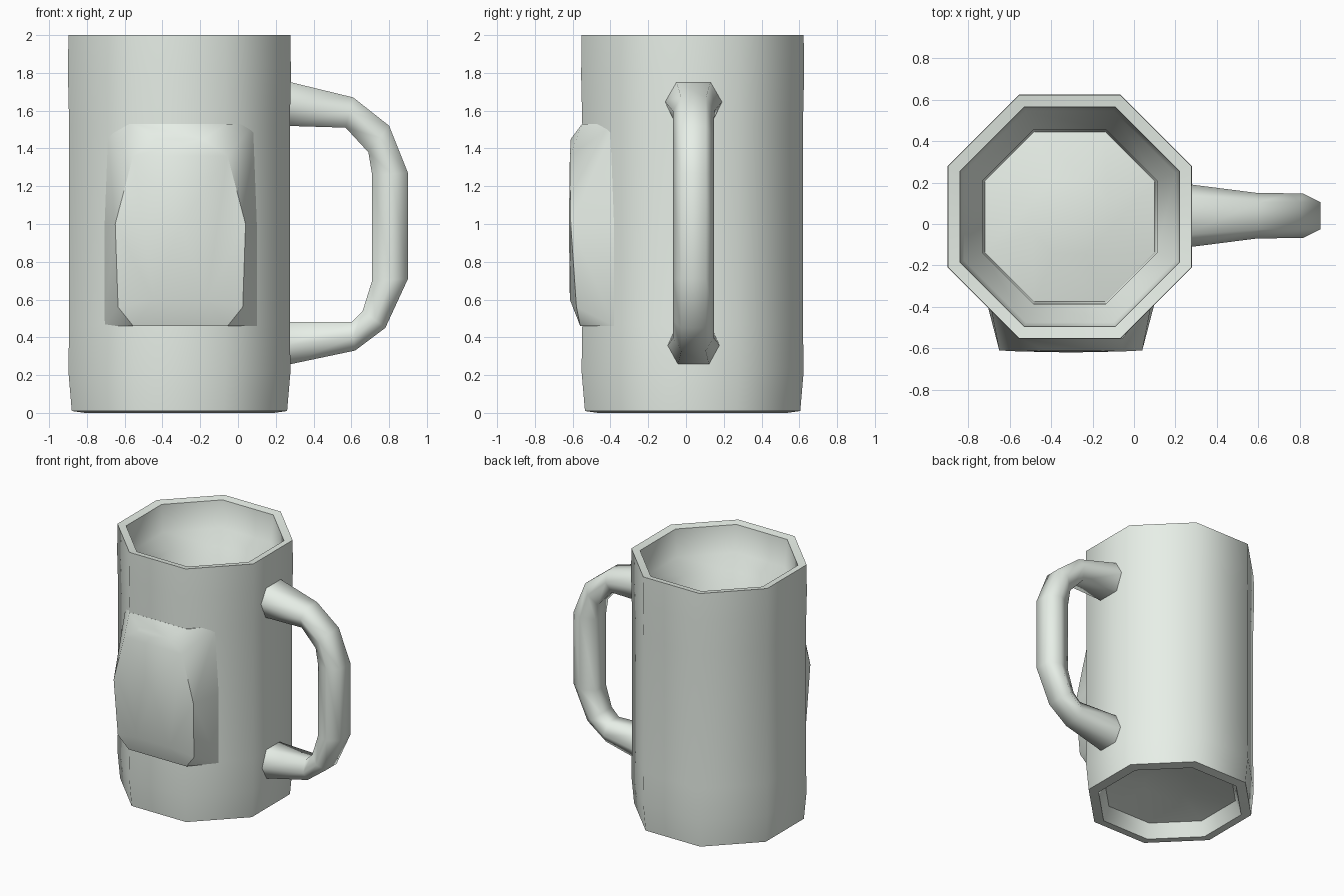
import bpy, bmesh, math

if "Cube" in bpy.data.objects:
    bpy.data.objects.remove(bpy.data.objects["Cube"])

CX, CY = -0.31, 0.035      # axis of the octagonal mug
SIDES = 8

glass = bpy.data.materials.new("pale_glass")
glass.diffuse_color = (0.80, 0.86, 0.80, 1)
glass.use_nodes = True
glass.node_tree.nodes["Principled BSDF"].inputs["Base Color"].default_value = glass.diffuse_color


def finish(name, bm, angle=50):
    bmesh.ops.recalc_face_normals(bm, faces=bm.faces)
    mesh = bpy.data.meshes.new(name)
    bm.to_mesh(mesh)
    bm.free()
    mesh.materials.append(glass)
    obj = bpy.data.objects.new(name, mesh)
    bpy.context.collection.objects.link(obj)
    bpy.ops.object.select_all(action='DESELECT')
    obj.select_set(True)
    bpy.context.view_layer.objects.active = obj
    bpy.ops.object.shade_smooth_by_angle(angle=math.radians(angle))
    return obj


def bridge(bm, a, b):
    n = len(a)
    for i in range(n):
        j = (i + 1) % n
        bm.faces.new((a[i], a[j], b[j], b[i]))


def fan(bm, ring, co):
    c = bm.verts.new(co)
    for i in range(len(ring)):
        bm.faces.new((ring[i], ring[(i + 1) % len(ring)], c))


# Mug: octagonal lathe from inside floor, over the rim, to the hollow base
profile = [  # distance from axis to flat side, height
    (0.18, 0.24), (0.41, 0.19), (0.42, 1.68), (0.51, 1.78), (0.53, 1.99),
    (0.588, 2.0), (0.59, 1.78), (0.584, 1.52), (0.584, 0.47),
    (0.588, 0.22), (0.57, 0.01), (0.50, 0.0), (0.46, 0.11), (0.18, 0.17)]
bm = bmesh.new()
rings = []
for apothem, z in profile:
    r = apothem / math.cos(math.pi / SIDES)
    rings.append([bm.verts.new((CX + r * math.cos((k + 0.5) * 2 * math.pi / SIDES),
                                CY + r * math.sin((k + 0.5) * 2 * math.pi / SIDES), z))
                  for k in range(SIDES)])
for a, b in zip(rings, rings[1:]):
    bridge(bm, a, b)
fan(bm, rings[0], (CX, CY, 0.25))
fan(bm, rings[-1], (CX, CY, 0.18))
finish("mug_body", bm)

# Front panel: raised rounded plaque wrapping onto the slanted sides
half = [  # offset from panel centre line, y, z
    (0.405, -0.38, 0.46), (0.405, -0.38, 1.0), (0.39, -0.38, 1.53),
    (0.25, -0.56, 0.46), (0.25, -0.55, 1.53),
    (0.345, -0.61, 1.0), (0.33, -0.58, 0.56), (0.25, -0.615, 1.36),
    (0.14, -0.615, 0.60), (0.12, -0.61, 1.45)]
bm = bmesh.new()
for dx, y, z in half:
    for s in (-1, 1):
        bm.verts.new((-0.305 + s * dx, y, z))
bm.verts.new((-0.305, -0.62, 1.0))
bmesh.ops.convex_hull(bm, input=bm.verts)
finish("front_panel", bm, 40)

# Handle: hexagonal sections between outer and inner outlines
sections = [  # outer x, z, inner x, z, half width
    (0.24, 1.76, 0.24, 1.52, 0.155), (0.61, 1.67, 0.57, 1.51, 0.11),
    (0.80, 1.52, 0.69, 1.38, 0.108), (0.90, 1.27, 0.71, 1.26, 0.108),
    (0.90, 0.71, 0.71, 0.70, 0.108), (0.78, 0.45, 0.66, 0.54, 0.108),
    (0.62, 0.33, 0.60, 0.48, 0.108), (0.24, 0.25, 0.24, 0.48, 0.14)]
bm = bmesh.new()
rings = []
for ox, oz, ix, iz, w in sections:
    ring = []
    for t, s in ((0, 0.6), (0.45, 1), (1, 0.6), (1, -0.6), (0.45, -1), (0, -0.6)):
        ring.append(bm.verts.new((ox + (ix - ox) * t, 0.04 + s * w, oz + (iz - oz) * t)))
    rings.append(ring)
for a, b in zip(rings, rings[1:]):
    bridge(bm, a, b)
bm.faces.new(rings[0])
bm.faces.new(rings[-1])
finish("handle", bm, 65)
